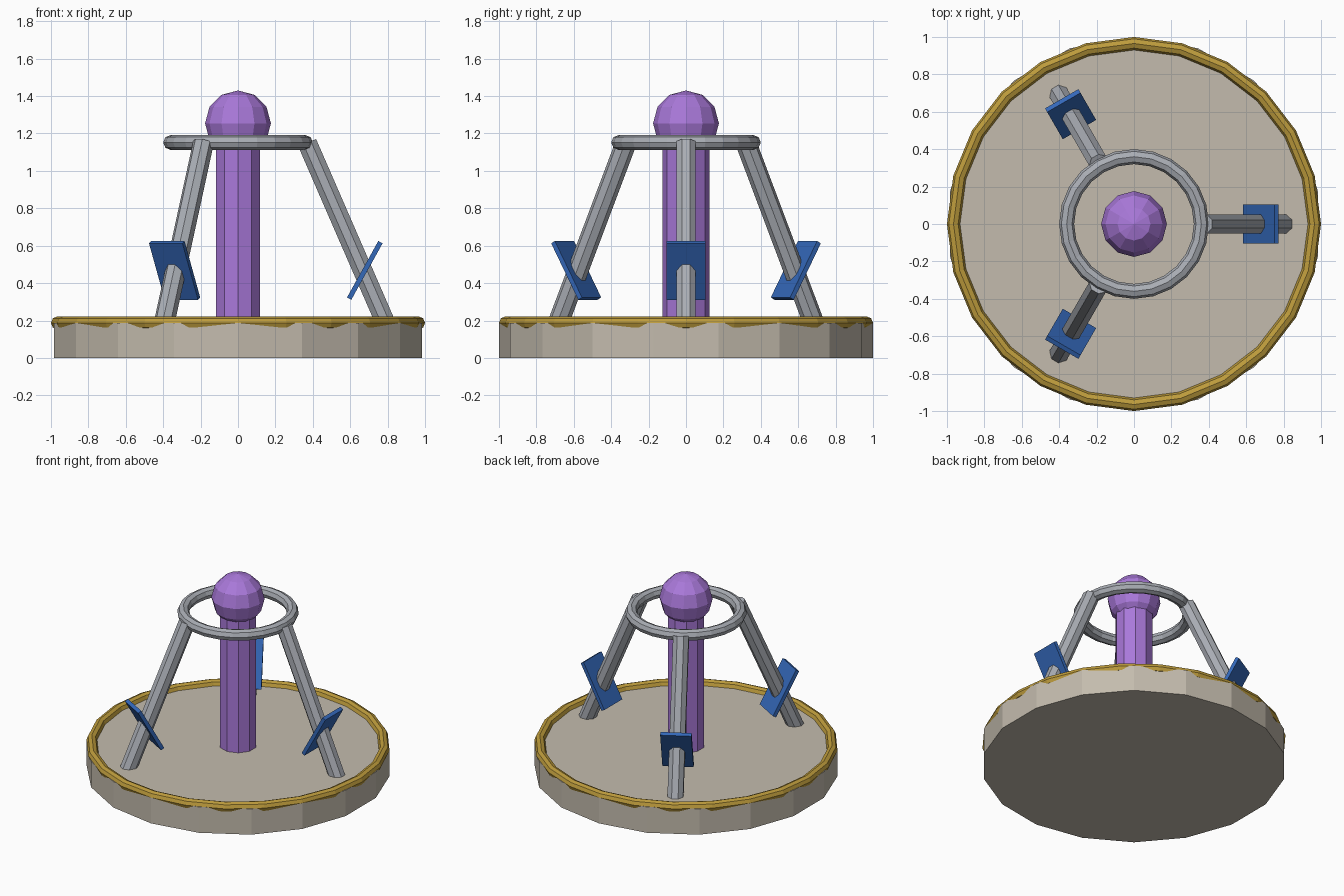
import bpy
from math import atan2, hypot, radians
from mathutils import Matrix

cube = bpy.data.objects.get("Cube")
if cube:
    bpy.data.objects.remove(cube, do_unlink=True)


def material(name, rgb):
    mat = bpy.data.materials.new(name)
    mat.use_nodes = True
    color = (*rgb, 1)
    mat.diffuse_color = color
    mat.node_tree.nodes["Principled BSDF"].inputs["Base Color"].default_value = color
    return mat


stone = material("warm stone", (0.55, 0.50, 0.42))
gold = material("old gold", (0.51, 0.33, 0.045))
steel = material("pale steel", (0.40, 0.42, 0.46))
purple = material("purple", (0.40, 0.19, 0.70))
blue = material("blue", (0.034, 0.138, 0.485))


def finish(name, mat):
    obj = bpy.context.object
    obj.name = obj.data.name = name
    obj.data.materials.append(mat)
    return obj


def pillar(name, mat, sides, radius, bottom, top):
    bpy.ops.mesh.primitive_cylinder_add(
        vertices=sides, radius=radius, depth=top - bottom,
        location=(0, 0, (bottom + top) / 2))
    return finish(name, mat)


def ring(name, mat, major, minor, z):
    bpy.ops.mesh.primitive_torus_add(
        major_segments=24, minor_segments=8,
        major_radius=major, minor_radius=minor, location=(0, 0, z))
    return finish(name, mat)


# Round base with its rim
pillar("base", stone, 18, 1.0, 0, 0.187)
ring("base_rim", gold, 0.965, 0.035, 0.187)

# Central column with a faceted ball on top
pillar("column", purple, 10, 0.125, 0.15, 1.2)
bpy.ops.mesh.primitive_uv_sphere_add(
    segments=12, ring_count=6, radius=0.176, location=(0, 0, 1.254))
finish("ball", purple)

# Upper ring carried by the legs
ring("support_ring", steel, 0.36, 0.04, 1.152)

# Three leaning legs, each with a tilted panel
foot, head = (0.805, 0.15), (0.37, 1.15)
dx, dz = head[0] - foot[0], head[1] - foot[1]
leg_middle = Matrix.Translation(((foot[0] + head[0]) / 2, 0, (foot[1] + head[1]) / 2))
leg_pose = (leg_middle @ Matrix.Rotation(atan2(dx, dz), 4, "Y")
            @ Matrix.Rotation(radians(22.5), 4, "Z"))
panel_pose = (Matrix.Translation((0.678, 0, 0.468))
              @ Matrix.Rotation(radians(29), 4, "Y")
              @ Matrix.Diagonal((0.026, 0.206, 0.345, 1)))

for label, angle in (("left", 0), ("back", 120), ("front", 240)):
    turn = Matrix.Rotation(radians(angle), 4, "Z")
    bpy.ops.mesh.primitive_cylinder_add(vertices=8, radius=0.056, depth=hypot(dx, dz))
    finish(label + "_leg", steel).matrix_world = turn @ leg_pose
    bpy.ops.mesh.primitive_cube_add(size=1)
    finish(label + "_panel", blue).matrix_world = turn @ panel_pose
